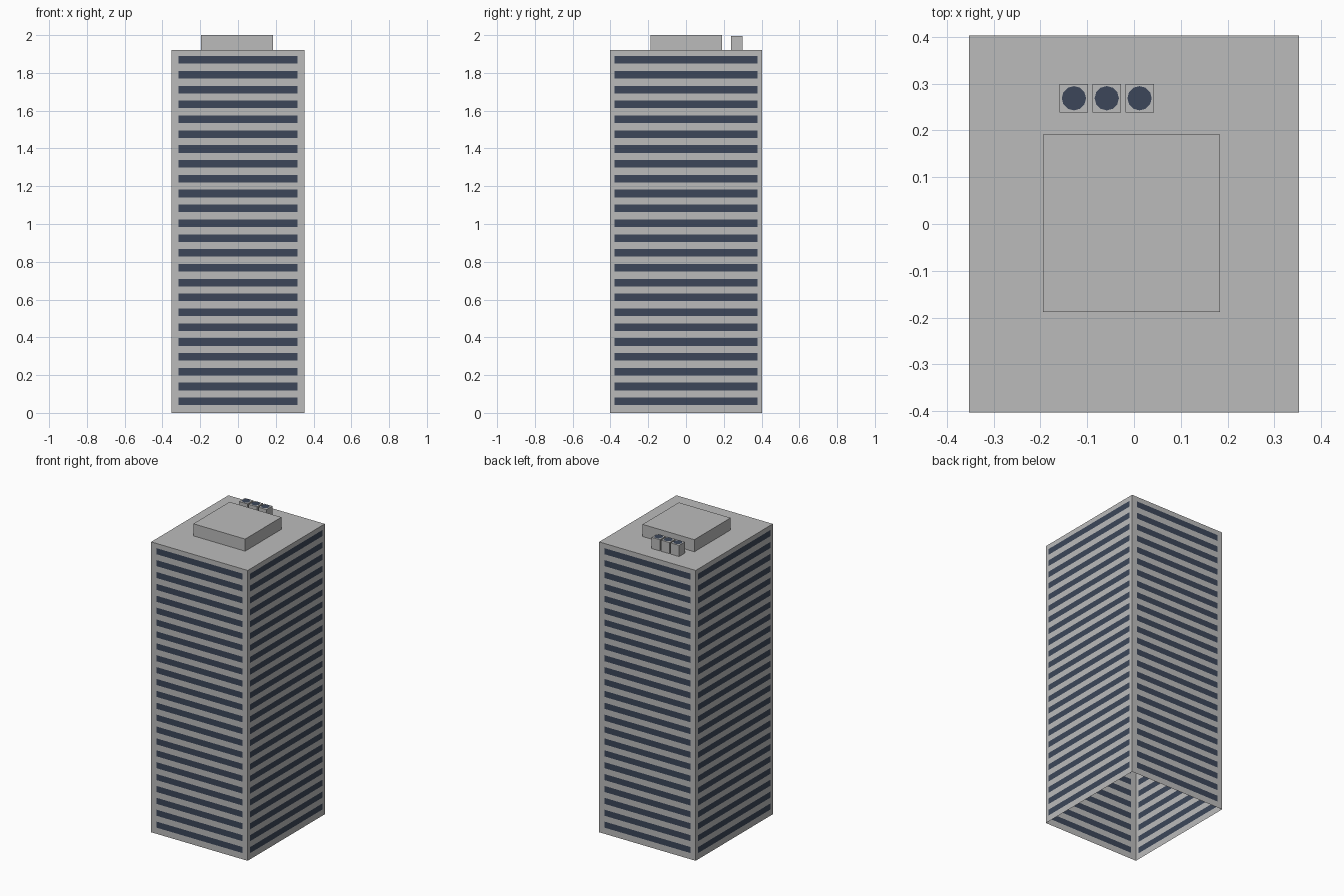
import bpy, bmesh

if "Cube" in bpy.data.objects:
    bpy.data.objects.remove(bpy.data.objects["Cube"])

HX, HY, TOP = 0.353, 0.403, 1.92        # tower half sizes and roof height
FLOORS, FIRST, PITCH, BAND = 24, 0.041, 0.0786, 0.04


def material(name, rgb):
    m = bpy.data.materials.new(name)
    m.diffuse_color = (*rgb, 1)
    m.use_nodes = True
    m.node_tree.nodes["Principled BSDF"].inputs["Base Color"].default_value = m.diffuse_color
    return m


concrete = material("concrete grey", (0.5, 0.5, 0.5))
glass = material("dark blue glass", (0.045, 0.062, 0.1))


def finish(name, bm, mats):
    mesh = bpy.data.meshes.new(name)
    bm.to_mesh(mesh)
    bm.free()
    for m in mats:
        mesh.materials.append(m)
    ob = bpy.data.objects.new(name, mesh)
    bpy.context.collection.objects.link(ob)
    return ob


def open_box(name, x0, x1, y0, y1, z0, z1):
    """Box without its hidden bottom face."""
    bm = bmesh.new()
    bmesh.ops.create_cube(bm, size=1)
    bm.normal_update()
    bmesh.ops.delete(bm, geom=[f for f in bm.faces if f.normal.z < -0.5], context='FACES')
    for v in bm.verts:
        v.co = (x1 if v.co.x > 0 else x0, y1 if v.co.y > 0 else y0, z1 if v.co.z > 0 else z0)
    return finish(name, bm, [concrete])


# Tower: thin walls open at the bottom, with a window band on every floor
bm = bmesh.new()
levels = [0]
for i in range(FLOORS):
    z = FIRST + i * PITCH
    levels += [z, z + BAND]
levels.append(TOP)


def wall(place, half, inset):
    cols = [-half, -inset, inset, half]
    grid = [[bm.verts.new(place(c, z)) for c in cols] for z in levels]
    for r in range(len(levels) - 1):
        for c in range(3):
            f = bm.faces.new((grid[r][c], grid[r][c + 1], grid[r + 1][c + 1], grid[r + 1][c]))
            f.material_index = 1 if c == 1 and r % 2 else 0


wall(lambda c, z: (c, -HY, z), HX, 0.315)    # front
wall(lambda c, z: (-c, HY, z), HX, 0.315)    # back
wall(lambda c, z: (HX, c, z), HY, 0.378)     # right
wall(lambda c, z: (-HX, -c, z), HY, 0.378)   # left

# Flat roof
bm.faces.new([bm.verts.new(p) for p in
              ((-HX, -HY, TOP), (HX, -HY, TOP), (HX, HY, TOP), (-HX, HY, TOP))])
bmesh.ops.remove_doubles(bm, verts=bm.verts, dist=1e-5)
finish("tower", bm, [concrete, glass])

# Rooftop plant room
open_box("plant_room", -0.195, 0.184, -0.188, 0.191, TOP, 2.0)

# Three cooling units, each with a round fan on top
for i in range(3):
    cx, cy, r = -0.1285 + 0.0702 * i, 0.269, 0.0305
    open_box(f"cooling_unit_{i + 1}", cx - r, cx + r, cy - r, cy + r, TOP, 1.994)
    fan = bmesh.new()
    bmesh.ops.create_circle(fan, cap_ends=True, segments=12, radius=0.026)
    bmesh.ops.translate(fan, verts=fan.verts, vec=(cx, cy, 1.9955))
    finish(f"cooling_fan_{i + 1}", fan, [glass])
